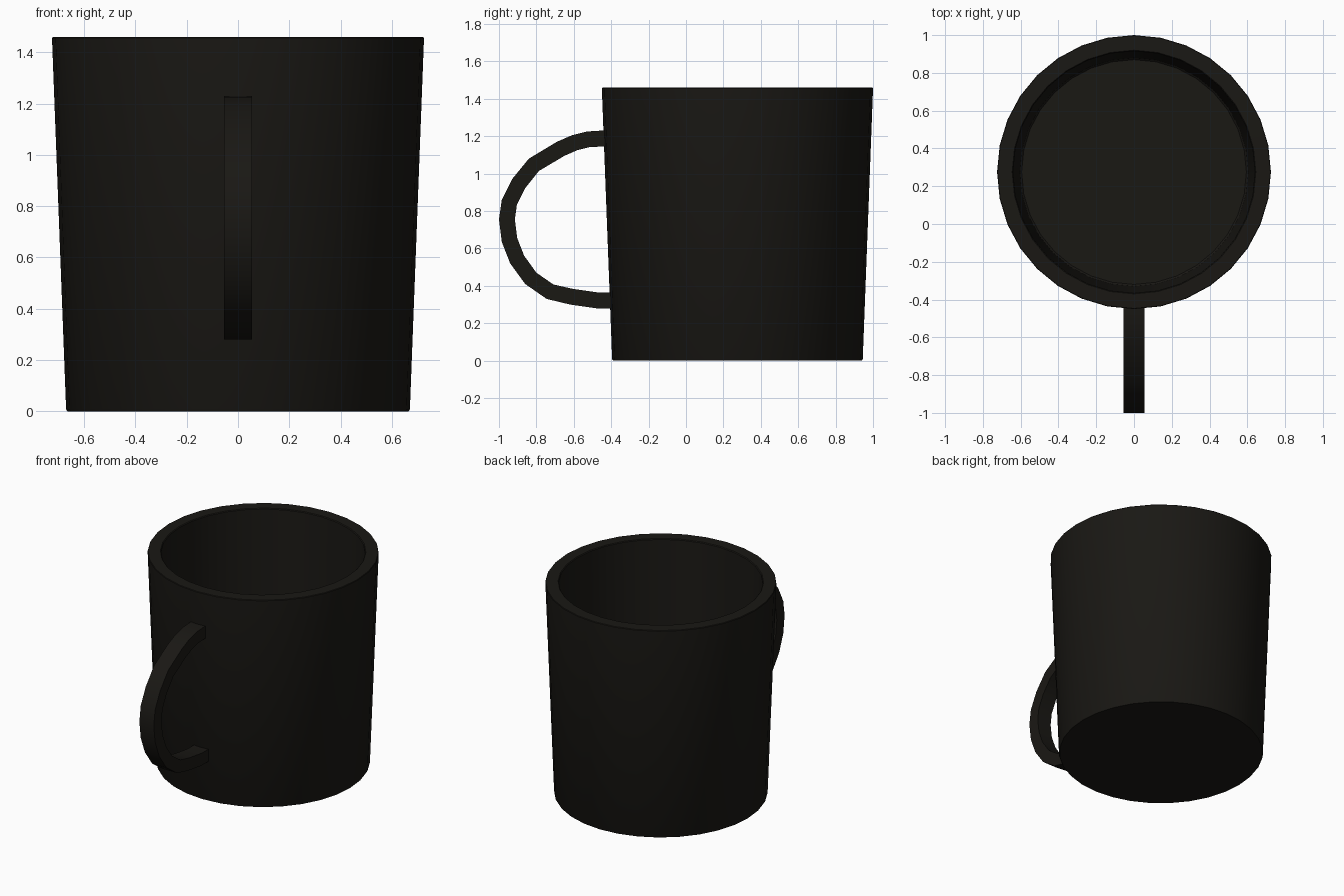
import bpy, bmesh
from math import sin, cos, tau, radians
from mathutils import Vector

if "Cube" in bpy.data.objects:
    bpy.data.objects.remove(bpy.data.objects["Cube"])

SIDES = 32
CENTRE_Y = 0.275

black = bpy.data.materials.new("black_glaze")
black.diffuse_color = (0.01, 0.009, 0.007, 1)
black.use_nodes = True
black.node_tree.nodes["Principled BSDF"].inputs["Base Color"].default_value = black.diffuse_color


def finish(name, bm, angle):
    bmesh.ops.recalc_face_normals(bm, faces=bm.faces)
    mesh = bpy.data.meshes.new(name)
    bm.to_mesh(mesh)
    bm.free()
    mesh.materials.append(black)
    obj = bpy.data.objects.new(name, mesh)
    bpy.context.collection.objects.link(obj)
    bpy.ops.object.select_all(action='DESELECT')
    obj.select_set(True)
    bpy.context.view_layer.objects.active = obj
    bpy.ops.object.shade_smooth_by_angle(angle=radians(angle))


def bridge(bm, a, b):
    n = len(a)
    for i in range(n):
        bm.faces.new((a[i], a[(i + 1) % n], b[(i + 1) % n], b[i]))


# Tapered cup: outside wall, rim, inside wall and floor as (radius, z)
profile = [(0.665, 0), (0.67, 0.008), (0.725, 1.455), (0.722, 1.459),
           (0.645, 1.46), (0.64, 1.455), (0.605, 0.11), (0.595, 0.10)]
bm = bmesh.new()
rings = [[bm.verts.new((r * cos(tau * i / SIDES),
                        CENTRE_Y + r * sin(tau * i / SIDES), z))
          for i in range(SIDES)] for r, z in profile]
for a, b in zip(rings, rings[1:]):
    bridge(bm, a, b)
bm.faces.new(rings[0])
bm.faces.new(rings[-1])
finish("cup_body", bm, 30)

# Handle: rectangular strap following its outer edge (y, z)
outer = [(-0.39, 1.23), (-0.45, 1.23), (-0.53, 1.225), (-0.61, 1.205),
         (-0.69, 1.17), (-0.84, 1.08), (-0.93, 0.97), (-0.985, 0.86),
         (-1.0, 0.755), (-0.985, 0.635), (-0.94, 0.52), (-0.86, 0.41),
         (-0.745, 0.33), (-0.62, 0.30), (-0.48, 0.28), (-0.36, 0.28)]
THICK, HALF = 0.085, 0.055
pts = [Vector(p) for p in outer]
bm = bmesh.new()
loops = []
for i, p in enumerate(pts):
    t = (pts[min(i + 1, len(pts) - 1)] - pts[max(i - 1, 0)]).normalized()
    q = p + Vector((-t.y, t.x)) * THICK
    loops.append([bm.verts.new((x, c.x, c.y)) for x, c in
                  ((-HALF, p), (HALF, p), (HALF, q), (-HALF, q))])
for a, b in zip(loops, loops[1:]):
    bridge(bm, a, b)
bm.faces.new(loops[0])
bm.faces.new(loops[-1])
finish("handle", bm, 30)
